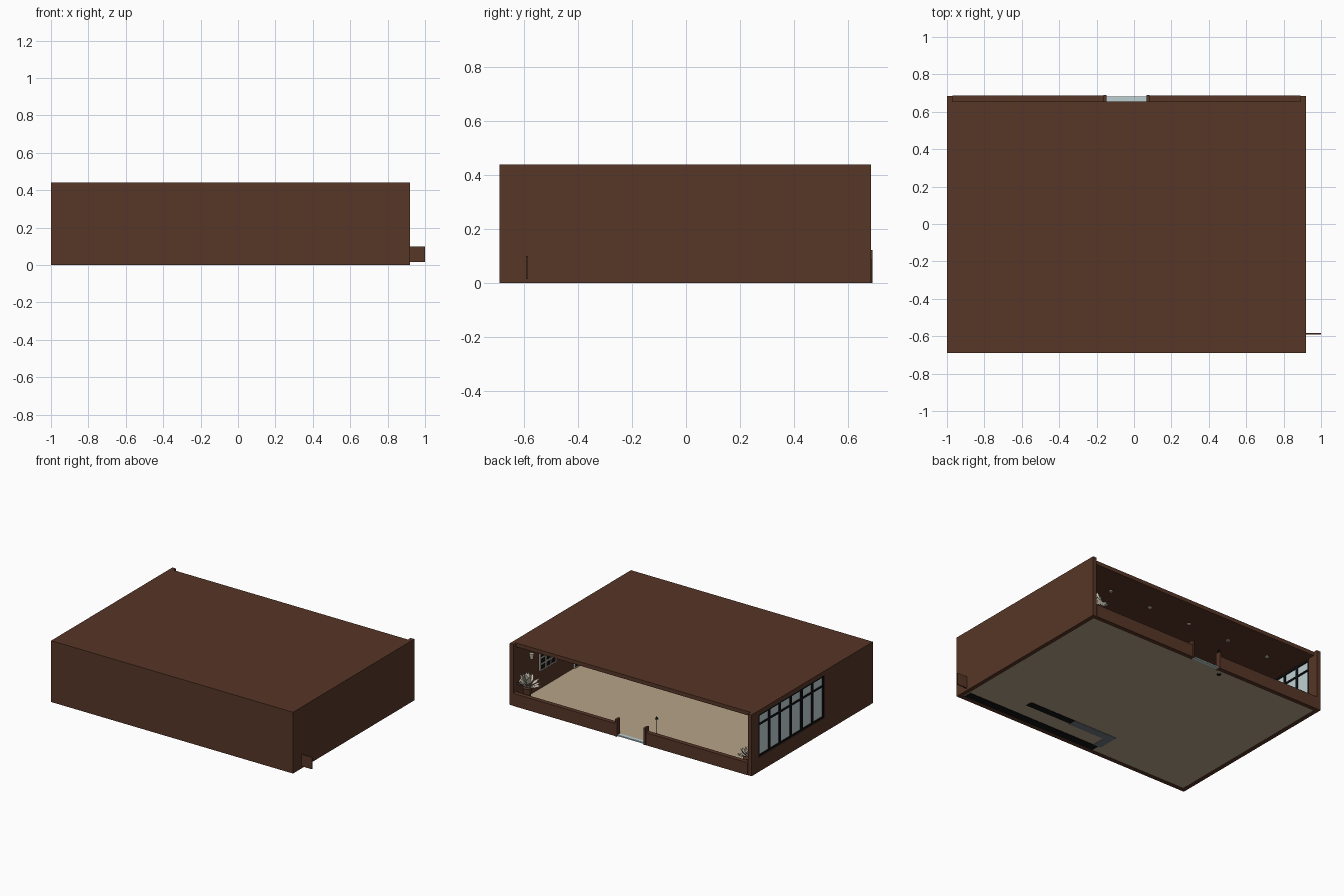
import bpy, bmesh, math, random
from mathutils import Vector, Matrix

if "Cube" in bpy.data.objects:
    bpy.data.objects.remove(bpy.data.objects["Cube"])

random.seed(4)


def mat(name, rgb):
    m = bpy.data.materials.new(name)
    m.diffuse_color = (*rgb, 1)
    m.use_nodes = True
    m.node_tree.nodes["Principled BSDF"].inputs["Base Color"].default_value = m.diffuse_color
    return m


BROWN = mat("brown wall", (0.095, 0.037, 0.020))
BEIGE = mat("beige floor", (0.47, 0.37, 0.25))
GLASS = mat("pale glass", (0.52, 0.63, 0.65))
BLACK = mat("black trim", (0.006, 0.006, 0.007))
CREAM = mat("cream", (0.60, 0.55, 0.45))
GREY = mat("grey counter", (0.16, 0.19, 0.21))


def finish(bm, name, m):
    me = bpy.data.meshes.new(name)
    bmesh.ops.recalc_face_normals(bm, faces=bm.faces)
    bm.to_mesh(me)
    bm.free()
    me.materials.append(m)
    ob = bpy.data.objects.new(name, me)
    bpy.context.collection.objects.link(ob)
    return ob


def boxes(name, m, *spans):
    """One object made of boxes, each (x0, x1, y0, y1, z0, z1)."""
    bm = bmesh.new()
    for x0, x1, y0, y1, z0, z1 in spans:
        mx = Matrix.Translation(((x0 + x1) / 2, (y0 + y1) / 2, (z0 + z1) / 2))
        mx = mx @ Matrix.Diagonal((x1 - x0, y1 - y0, z1 - z0, 1))
        bmesh.ops.create_cube(bm, size=1, matrix=mx)
    return finish(bm, name, m)


def cones(name, m, *parts, sides=12):
    """One object made of upright cones, each (x, y, z0, z1, r0, r1)."""
    bm = bmesh.new()
    for x, y, z0, z1, r0, r1 in parts:
        bmesh.ops.create_cone(bm, cap_ends=True, segments=sides, radius1=r0, radius2=r1,
                              depth=z1 - z0, matrix=Matrix.Translation((x, y, (z0 + z1) / 2)))
    return finish(bm, name, m)


# Shell: floor, roof, walls (left wall is pierced by the big window)
H = 0.44
Y0, Y1, Z0, Z1 = -0.14, 0.605, 0.105, 0.41
boxes("floor", BEIGE, (-0.97, 0.89, -0.66, 0.66, 0.002, 0.008))
boxes("roof", BROWN, (-1, 0.92, -0.69, 0.655, 0.412, H))
boxes("front_wall", BROWN, (-1, 0.92, -0.69, -0.66, 0, 0.412))
boxes("right_wall", BROWN, (0.89, 0.92, -0.66, 0.685, 0, H))
boxes("left_wall", BROWN,
      (-1, -0.97, -0.66, Y0, 0, H), (-1, -0.97, Y1, 0.685, 0, H),
      (-1, -0.97, Y0, Y1, 0, Z0), (-1, -0.97, Y0, Y1, Z1, H))

# Low wall along the open back, with entrance posts and threshold
boxes("low_back_wall", BROWN, (-0.97, -0.16, 0.655, 0.687, 0, 0.09),
      (0.08, 0.89, 0.655, 0.687, 0, 0.09))
boxes("entrance_posts", BROWN, (-0.162, -0.146, 0.652, 0.69, 0, 0.122),
      (0.066, 0.082, 0.652, 0.69, 0, 0.122))
boxes("entrance_threshold", GLASS, (-0.146, 0.066, 0.655, 0.682, 0.002, 0.011))

# Big window: glass sheet, mullions, transom and rails
boxes("window_glass", GLASS, (-0.99, -0.98, Y0, Y1, Z0, Z1))
bars = []
for i in range(7):
    y = Y0 + 0.006 + (Y1 - Y0 - 0.012) * i / 6
    bars.append((-0.998, -0.972, y - 0.009, y + 0.009, Z0, Z1))
for z in (Z0 + 0.006, 0.335, Z1 - 0.006):
    bars.append((-0.997, -0.973, Y0, Y1, z - 0.006, z + 0.006))
boxes("window_frame", BLACK, *bars)


# Paned panels on the inside of the right wall
def paned_panel(name, y0, y1, z0, z1, cols, rows):
    boxes(name + "_panes", BLACK, (0.884, 0.891, y0, y1, z0, z1))
    b = []
    for i in range(cols + 1):
        y = y0 + (y1 - y0) * i / cols
        b.append((0.880, 0.891, y - 0.004, y + 0.004, z0, z1))
    for i in range(rows + 1):
        z = z0 + (z1 - z0) * i / rows
        b.append((0.880, 0.891, y0, y1, z - 0.004, z + 0.004))
    boxes(name + "_bars", CREAM, *b)


paned_panel("wall_panel", 0.21, 0.39, 0.14, 0.32, 3, 4)
paned_panel("side_door", -0.16, 0.0, 0.01, 0.25, 2, 4)
cones("wall_lamp", CREAM, (0.875, 0.50, 0.27, 0.31, 0.010, 0.016))

# Small plate outside the right wall
boxes("outside_plate", BROWN, (0.92, 1.0, -0.592, -0.584, 0.015, 0.10))

# Bar counters at the front of the room
boxes("back_counter", BLACK, (-0.2, 0.88, -0.66, -0.60, 0.0, 0.09))
boxes("bar_front", BLACK, (0.13, 0.50, -0.49, -0.44, 0.0, 0.09))
boxes("bar_return", GREY, (-0.22, 0.13, -0.50, -0.44, 0.0, 0.09),
      (-0.22, -0.16, -0.60, -0.50, 0.0, 0.09))

# Ceiling lights in rows
cones("ceiling_lights", CREAM, *[(0.573 - 0.33 * i, y, 0.406, 0.413, 0.013, 0.013)
                                 for i in range(5) for y in (0.45, 0.0, -0.4)])

# Entrance stand: base disc, pole and small top
cones("entrance_stand", BLACK, (-0.2, 0.617, 0.0, 0.012, 0.016, 0.014),
      (-0.2, 0.617, 0.01, 0.19, 0.003, 0.003), (-0.2, 0.617, 0.172, 0.186, 0.012, 0.003))


# Potted plants: tapered pot with a bunch of folded leaves
def plant(name, x, y, pot_h, size):
    cones(name + "_pot", BROWN, (x, y, 0.008, pot_h, 0.020, 0.030))
    bm = bmesh.new()
    base = Vector((x, y, pot_h))
    for i in range(26):
        a, e = i * 2.4, random.uniform(0.2, 1.5)
        d = Vector((math.cos(a) * math.cos(e), math.sin(a) * math.cos(e), math.sin(e)))
        side = d.cross(Vector((0, 0, 1))).normalized() * size * 0.2
        d = d * size * Vector((1, 1, 1)).length * 0.6
        pts = [base + d * 0.2, base + d * 0.65 + side, base + d, base + d * 0.65 - side]
        for p in pts:   # keep leaves inside the walls
            p.x = max(-0.965, min(0.885, p.x))
            p.y = min(0.652, p.y)
        bm.faces.new([bm.verts.new(p) for p in pts])
    finish(bm, name + "_leaves", CREAM)


plant("right_plant", 0.83, 0.615, 0.12, 0.10)
plant("left_plant", -0.90, 0.59, 0.07, 0.075)
